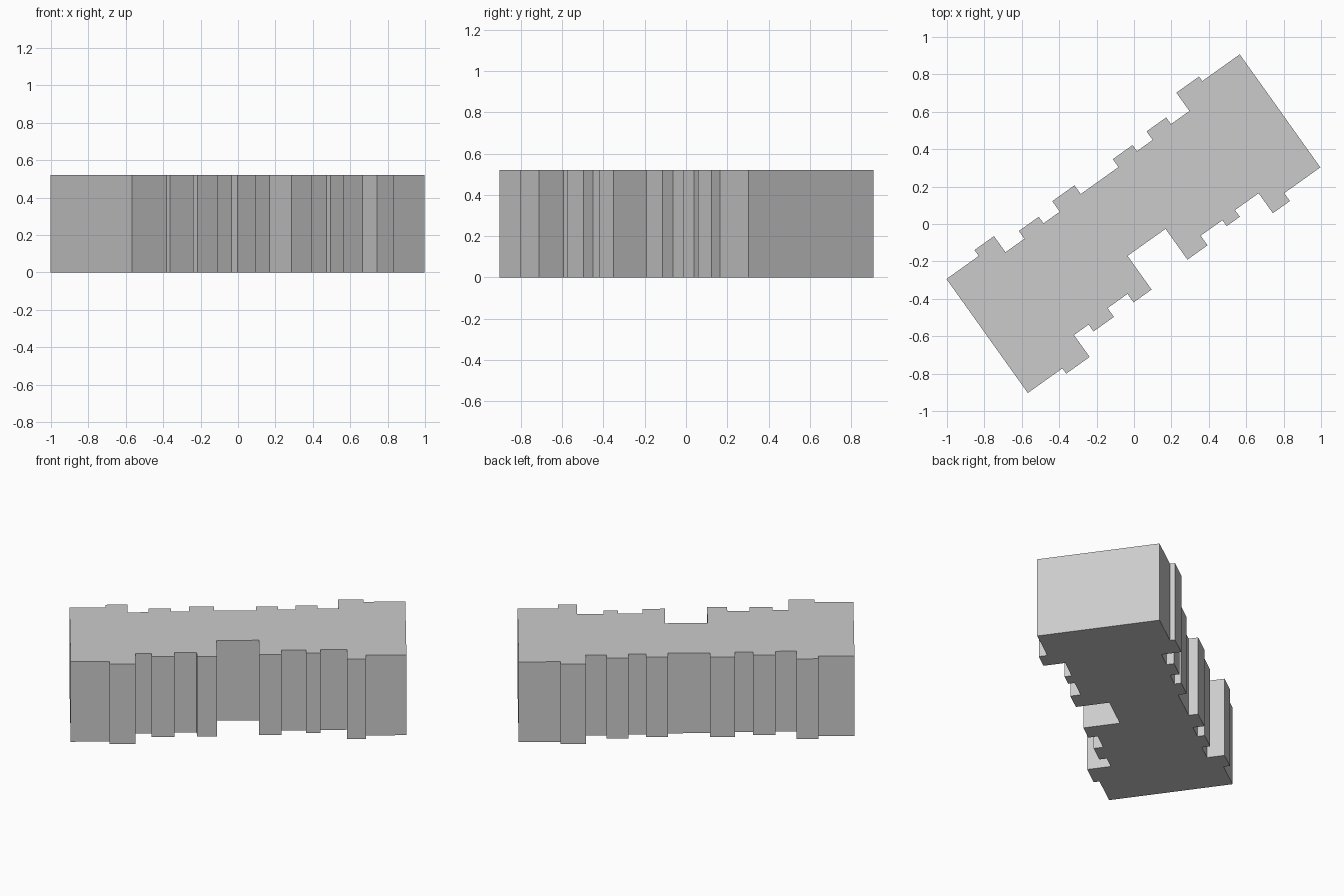
import bpy, bmesh, math
from mathutils import Matrix

if "Cube" in bpy.data.objects:
    bpy.data.objects.remove(bpy.data.objects["Cube"])

HEIGHT, END, ANGLE = 0.52, 0.987, math.radians(35.5)

# Each facade: bays along the long axis as (end position, depth from the axis)
north = [(-.775, .343), (-.647, .382), (-.523, .276), (-.392, .327), (-.285, .284),
         (-.139, .353), (.109, .296), (.239, .348), (.342, .308), (.471, .364),
         (.592, .320), (.741, .440), (END, .410)]
south = [(-.760, -.406), (-.606, -.441), (-.510, -.297), (-.376, -.342), (-.245, -.284),
         (-.127, -.340), (.122, -.119), (.254, -.321), (.397, -.258), (.483, -.297),
         (.638, -.253), (.750, -.384), (END, -.332)]


def stepped(bays):
    """Turn a list of bays into a stepped outline from left to right."""
    points, start = [], -END
    for end, depth in bays:
        points += [(start, depth), (end, depth)]
        start = end
    return points


def extrude_outline(name, outline, height):
    bm = bmesh.new()
    face = bm.faces.new([bm.verts.new((x, y, 0)) for x, y in outline])
    top = bmesh.ops.extrude_face_region(bm, geom=[face], use_keep_orig=True)
    verts = [g for g in top["geom"] if isinstance(g, bmesh.types.BMVert)]
    bmesh.ops.translate(bm, verts=verts, vec=(0, 0, height))
    bmesh.ops.rotate(bm, verts=bm.verts, matrix=Matrix.Rotation(ANGLE, 3, 'Z'))
    bmesh.ops.recalc_face_normals(bm, faces=bm.faces)
    mesh = bpy.data.meshes.new(name)
    bm.to_mesh(mesh)
    bm.free()
    obj = bpy.data.objects.new(name, mesh)
    bpy.context.collection.objects.link(obj)
    return obj


# Flat-roofed block with stepped bays on both long sides
extrude_outline("building_block", stepped(south) + stepped(north)[::-1], HEIGHT)
